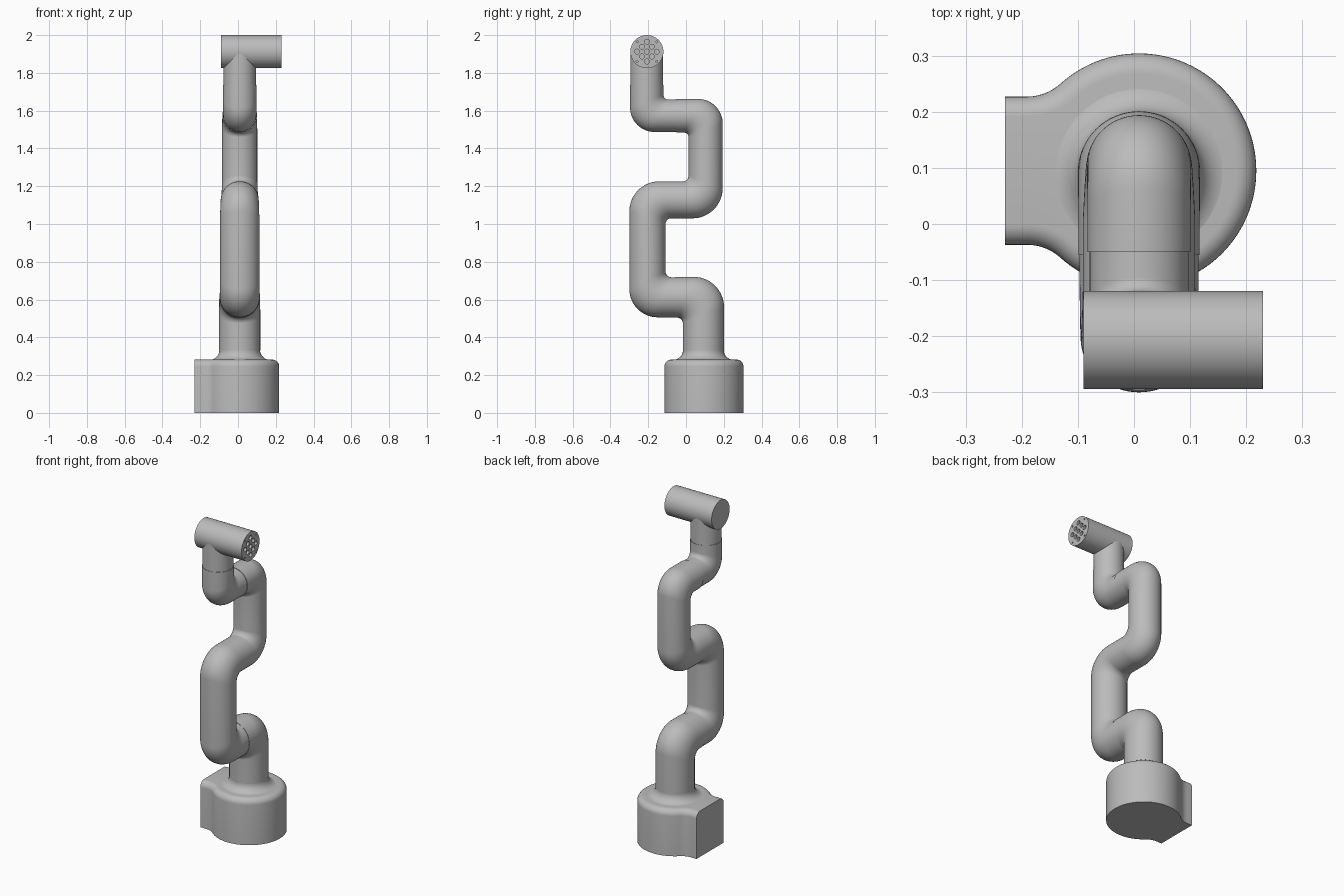
import bpy, bmesh
from math import sin, cos, pi, atan2, sqrt, radians
from mathutils import Vector, Matrix

cube = bpy.data.objects.get("Cube")
if cube:
    bpy.data.objects.remove(cube, do_unlink=True)

grey = bpy.data.materials.new("light_grey")
grey.use_nodes = True
grey.diffuse_color = (0.5, 0.5, 0.5, 1)
grey.node_tree.nodes["Principled BSDF"].inputs["Base Color"].default_value = (0.5, 0.5, 0.5, 1)

CX, BASE_Y = 0.009, 0.095
SIDES = 64


def finish(name, bm):
    bmesh.ops.recalc_face_normals(bm, faces=bm.faces)
    mesh = bpy.data.meshes.new(name)
    bm.to_mesh(mesh)
    bm.free()
    mesh.materials.append(grey)
    obj = bpy.data.objects.new(name, mesh)
    bpy.context.collection.objects.link(obj)
    smooth(obj)
    return obj


def smooth(obj):
    bpy.ops.object.select_all(action='DESELECT')
    obj.select_set(True)
    bpy.context.view_layer.objects.active = obj
    bpy.ops.object.shade_smooth_by_angle(angle=radians(35))


def loft(name, rings):
    """Skin a list of equal-length rings and cap both ends."""
    bm = bmesh.new()
    loops = [[bm.verts.new(p) for p in ring] for ring in rings]
    n = len(loops[0])
    for a, b in zip(loops, loops[1:]):
        for i in range(n):
            j = (i + 1) % n
            bm.faces.new((a[i], a[j], b[j], b[i]))
    bm.faces.new(loops[0])
    bm.faces.new(loops[-1])
    return finish(name, bm)


def tube(name, points, radii, widths, bends):
    """Axis-aligned pipe in the yz plane; each bend is (outer, inner) radius."""
    pts = [Vector((CX, y, z)) for y, z in points]
    dirs = [(b - a).normalized() for a, b in zip(pts, pts[1:])]
    rings = []

    def section(outer, inner, w):
        mid, half = (outer + inner) / 2, (outer - inner) / 2
        rings.append([mid + half * cos(2 * pi * k / SIDES)
                      + Vector((w * sin(2 * pi * k / SIDES), 0, 0)) for k in range(SIDES)])

    # Keep the ring seam on a consistent side through left and right bends
    side = 1
    start = Vector((0, -dirs[0].z, dirs[0].y))
    if len(dirs) > 1 and start.dot(dirs[1]) > 0:
        start = -start
    section(pts[0] + start * radii[0], pts[0] - start * radii[0], widths[0])
    turn = None
    for i in range(1, len(pts) - 1):
        d1, d2, r1, r2 = dirs[i - 1], dirs[i], radii[i - 1], radii[i]
        cross = d1.cross(d2).x
        if turn is not None and cross * turn < 0:
            side = -side
        turn = cross
        ro, ri = bends[i - 1]
        corner = d1 * r2 - d2 * r1
        co = pts[i] + corner + (d2 - d1) * ro
        ci = pts[i] - corner + (d2 - d1) * ri
        for s in range(17):
            t = s / 16
            arm = d1 * sin(t * pi / 2) - d2 * cos(t * pi / 2)
            a, b = co + arm * ro, ci + arm * ri
            w = widths[i - 1] * (1 - t) + widths[i] * t
            section(a if side > 0 else b, b if side > 0 else a, w)
    last = Vector((0, -dirs[-1].z, dirs[-1].y))
    first, end = rings[-1][0] - rings[-1][SIDES // 2], last
    if first.dot(end) < 0:
        end = -end
    section(pts[-1] + end * radii[-1], pts[-1] - end * radii[-1], widths[-1])
    return loft(name, rings)


def cylinder(bm, radius, depth, centre, axis, segments):
    rot = Matrix.Rotation(pi / 2, 4, 'Y') if axis == 'X' else Matrix.Identity(4)
    bmesh.ops.create_cone(bm, cap_ends=True, segments=segments, radius1=radius, radius2=radius,
                          depth=depth, matrix=Matrix.Translation(centre) @ rot)


# Base: round drum with a filleted connector block on the -x side
R, HALF, RF, END = 0.209, 0.132, 0.09, -0.239
fillet = Vector((-sqrt((R + RF) ** 2 - (HALF + RF) ** 2), HALF + RF))
half = [(Vector((END, HALF)), Vector((0, 1)))]
a_end = atan2(-fillet.y, -fillet.x)
for k in range(13):
    a = -pi / 2 + (a_end + pi / 2) * k / 12
    n = Vector((cos(a), sin(a)))
    half.append((fillet + n * RF, -n))
a0 = atan2(fillet.y, fillet.x)
for k in range(1, 41):
    a = a0 * (1 - k / 40)
    n = Vector((cos(a), sin(a)))
    half.append((n * R, n))
outline = half + [(Vector((p.x, -p.y)), Vector((n.x, -n.y))) for p, n in reversed(half[:-1])]
TOP, ROUND = 0.282, 0.036
levels = [(0, 0)] + [(ROUND * (1 - cos(k * pi / 16)), TOP - ROUND + ROUND * sin(k * pi / 16))
                     for k in range(9)]
loft("base", [[Vector((CX + p.x - n.x * d, BASE_Y + p.y - n.y * d, z)) for p, n in outline]
              for d, z in levels])

# Flared collar between base and lower arm
flare = [(0.108 + 0.055 * (1 - sin(k * pi / 20)), 0.332 - 0.052 * cos(k * pi / 20))
         for k in range(11)]
loft("base_collar", [[Vector((CX + r * cos(2 * pi * k / SIDES), 0.092 + r * sin(2 * pi * k / SIDES), z))
                      for k in range(SIDES)] for r, z in flare])

# Arm links
tube("lower_link", [(0.092, 0.33), (0.092, 0.612), (-0.055, 0.612)],
     [0.109, 0.108], [0.109, 0.108], [(0.16, 0.03)])
tube("middle_link",
     [(-0.055, 0.612), (-0.204, 0.612), (-0.204, 1.128), (0.104, 1.128), (0.104, 1.573), (-0.05, 1.573)],
     [0.106, 0.096, 0.098, 0.09, 0.089], [0.106, 0.104, 0.1, 0.093, 0.092],
     [(0.15, 0.03), (0.16, 0.03), (0.16, 0.03), (0.13, 0.025)])
tube("upper_link", [(-0.05, 1.573), (-0.208, 1.573), (-0.208, 1.735)],
     [0.086, 0.088], [0.088, 0.089], [(0.13, 0.025)])
tube("wrist", [(-0.208, 1.735), (-0.208, 1.913)], [0.086], [0.086], [])

# Head cylinder lying along x
HEAD_Y, HEAD_Z, HEAD_R = -0.207, 1.9125, 0.0875
bm = bmesh.new()
cylinder(bm, HEAD_R, 0.295, (0.0575, HEAD_Y, HEAD_Z), 'X', SIDES)
finish("head", bm)

# Tool flange with a diamond pattern of holes
bm = bmesh.new()
cylinder(bm, HEAD_R, 0.025, (0.2175, HEAD_Y, HEAD_Z), 'X', SIDES)
flange = finish("tool_flange", bm)
STEP = 0.026
bm = bmesh.new()
for i in range(-2, 3):
    for j in range(-2, 3):
        if (i + j) % 2 == 0:
            radius = 0.005 if abs(i * j) == 4 else 0.013
            cylinder(bm, radius, 0.03, (0.23, HEAD_Y + i * STEP, HEAD_Z + j * STEP), 'X', 20)
cutter = finish("hole_cutter", bm)
cutter.hide_render = True
mod = flange.modifiers.new("holes", 'BOOLEAN')
mod.operation, mod.solver, mod.object = 'DIFFERENCE', 'EXACT', cutter
bpy.ops.object.select_all(action='DESELECT')
flange.select_set(True)
bpy.context.view_layer.objects.active = flange
bpy.ops.object.modifier_apply(modifier=mod.name)
bpy.data.objects.remove(cutter, do_unlink=True)
smooth(flange)
